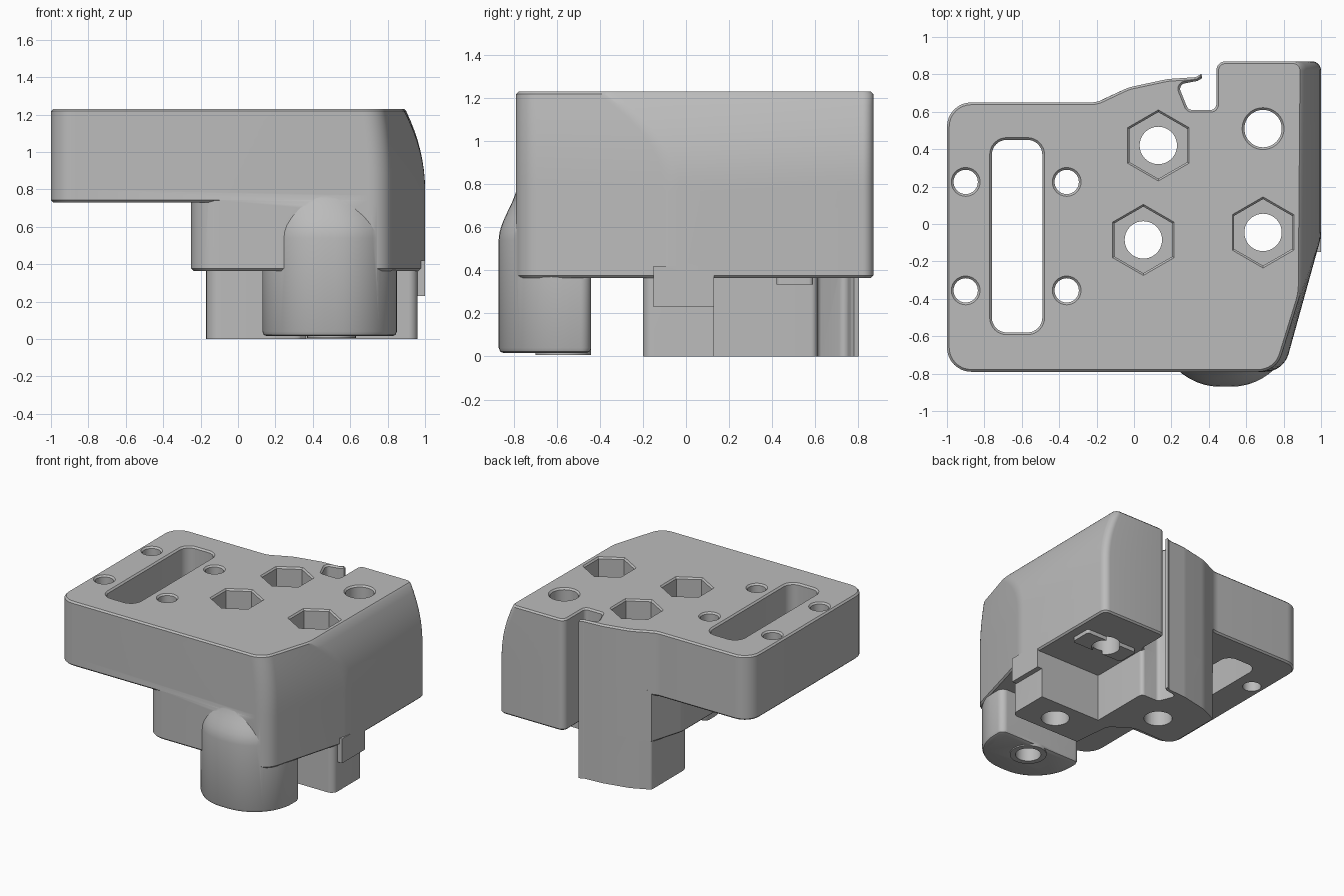
import bpy, bmesh, math
from mathutils import Vector

cube = bpy.data.objects.get("Cube")
if cube:
    bpy.data.objects.remove(cube, do_unlink=True)

grey = bpy.data.materials.new("light grey plastic")
grey.use_nodes = True
colour = (0.5, 0.5, 0.5, 1)
grey.diffuse_color = colour
grey.node_tree.nodes["Principled BSDF"].inputs["Base Color"].default_value = colour


def rounded(corners, steps=8):
    """Counter-clockwise outline with a fillet radius on each corner (x, y, r)."""
    ring = []
    count = len(corners)
    for i, (x, y, r) in enumerate(corners):
        p = Vector((x, y))
        if r == 0:
            ring.append(p)
            continue
        a = (Vector(corners[i - 1][:2]) - p).normalized()
        b = (Vector(corners[(i + 1) % count][:2]) - p).normalized()
        half = a.angle(b) / 2
        centre = p + (a + b).normalized() * (r / math.sin(half))
        start = p + a * (r / math.tan(half)) - centre
        end = p + b * (r / math.tan(half)) - centre
        sweep = start.angle_signed(end)
        for k in range(steps + 1):
            turn = -sweep * k / steps
            c, s = math.cos(turn), math.sin(turn)
            ring.append(centre + Vector((start.x * c - start.y * s,
                                         start.x * s + start.y * c)))
    return ring


def inset(ring, d):
    """Move an outline inwards by d."""
    out = []
    for i, p in enumerate(ring):
        a = (p - ring[i - 1]).normalized()
        b = (ring[(i + 1) % len(ring)] - p).normalized()
        n = Vector((-a.y - b.y, a.x + b.x)).normalized()
        out.append(p + n * d)
    return out


def circle(x, y, r, sides=40, turn=0.0):
    return [Vector((x + r * math.cos(turn + math.tau * i / sides),
                    y + r * math.sin(turn + math.tau * i / sides)))
            for i in range(sides)]


def loft(name, levels):
    """Closed solid through (outline, height) levels."""
    bm = bmesh.new()
    rings = [[bm.verts.new((p.x, p.y, z)) for p in ring] for ring, z in levels]
    for low, high in zip(rings, rings[1:]):
        n = len(low)
        for i in range(n):
            j = (i + 1) % n
            bm.faces.new((low[i], low[j], high[j], high[i]))
    bm.faces.new(rings[0][::-1])
    bm.faces.new(rings[-1])
    mesh = bpy.data.meshes.new(name)
    bm.to_mesh(mesh)
    bm.free()
    obj = bpy.data.objects.new(name, mesh)
    bpy.context.collection.objects.link(obj)
    mesh.materials.append(grey)
    return obj


def prism(name, ring, low, high):
    return loft(name, [(ring, low), (ring, high)])


TOP, PLATE, BODY = 1.23, 0.73, 0.365
EDGE = 0.012

# Shared outline pieces: tapered right side and the cable hook at the back
hook = [(0.44, 0.61, 0.03), (0.29, 0.61, 0.03), (0.235, 0.745, 0.03),
        (0.34, 0.765, 0.02), (0.365, 0.78, 0), (0.36, 0.803, 0),
        (0.33, 0.785, 0.02), (0.18, 0.775, 0.2), (-0.03, 0.73, 0.25)]


def right_side(t):
    return [(0.8 - 0.04 * t, -0.79, 0.13), (1 - 0.11 * t, -0.07 - 0.3 * t, 0.3),
            (1 - 0.1 * t, 0.87, 0.05), (0.44, 0.87, 0.05)] + hook


def plate_ring(t):
    return rounded([(-1, -0.79, 0.13)] + right_side(t)
                   + [(-0.2, 0.65, 0.15), (-1, 0.65, 0.13)])


# Top plate, leaning inwards on the right as it rises
levels = [(inset(plate_ring(0), EDGE), PLATE), (plate_ring(0), PLATE + EDGE)]
for k in range(9):
    z = 0.8 + (TOP - EDGE - 0.8) * k / 8
    levels.append((plate_ring((k / 8) ** 2), z))
levels.append((inset(plate_ring(1), EDGE), TOP))
model = loft("mount_body", levels)

# Lower body under the right part of the plate
body_ring = rounded([(-0.25, -0.79, 0.15)] + right_side(0)
                    + [(-0.17, 0.665, 0), (-0.25, 0.4, 0.15)])
body = loft("lower_body", [(inset(body_ring, EDGE), BODY),
                           (body_ring, BODY + EDGE), (body_ring, 0.77)])

# Foot block with the hook carried down to the floor
foot_ring = rounded([(0.36, -0.2, 0), (0.96, -0.2, 0.05), (0.96, 0.13, 0),
                     (0.44, 0.13, 0)] + hook
                    + [(-0.17, 0.665, 0.02), (-0.17, 0.2, 0.08),
                       (0.17, 0.21, 0.15), (0.33, 0.1, 0.08)])
foot = prism("foot_block", foot_ring, 0, 0.4)
tongue = prism("side_tongue", rounded([(0.9, -0.15, 0), (1, -0.15, 0),
                                       (1, 0.13, 0), (0.9, 0.13, 0)]), 0.23, 0.42)


# Front leg, blending back into the body near its top
def leg_ring(back):
    front = -0.87 + back
    return rounded([(0.13, front, 0.33), (0.85 - back / 2, front, 0.33),
                    (0.85 - back / 2, -0.44, 0.05), (0.13, -0.44, 0.05)], 12)


leg_levels = [(inset(leg_ring(0), 0.025), 0.015), (inset(leg_ring(0), 0.008), 0.022),
              (leg_ring(0), 0.04)]
for k in range(9):
    s = k / 8
    leg_levels.append((leg_ring(0.09 * s * s * (3 - 2 * s)), 0.54 + 0.28 * s))
leg = loft("front_leg", leg_levels)
leg_rim = prism("leg_rim", circle(0.5, -0.57, 0.13), 0.006, 0.1)

# Locating rail around the rear hole
rail = prism("locating_rail", rounded([(0.48, 0.42, 0.02), (0.92, 0.42, 0.02),
                                       (0.92, 0.59, 0.02), (0.48, 0.59, 0.02)]), 0.335, 0.4)

# Cutters: slot, plain holes, hexagonal nut pockets
slot = rounded([(-0.76, -0.58, 0.08), (-0.49, -0.58, 0.08),
                (-0.49, 0.45, 0.08), (-0.76, 0.45, 0.08)])


def chamfered_cut(ring, bottom):
    wide = inset(ring, -EDGE)
    return loft("cutter", [(ring, bottom), (ring, TOP - EDGE), (wide, TOP), (wide, 1.4)])


cutters = [chamfered_cut(slot, 0.5)]
for x in (-0.9, -0.36):
    for y in (-0.355, 0.225):
        cutters.append(chamfered_cut(circle(x, y, 0.065), 0.5))
cutters.append(chamfered_cut(circle(0.69, 0.51, 0.1), -0.2))
for x, y in ((0.13, 0.42), (0.05, -0.085), (0.69, -0.045)):
    cutters.append(chamfered_cut(circle(x, y, 0.178, 6, math.pi / 6), 0.85))
    cutters.append(prism("cutter", circle(x, y, 0.1), -0.2, 0.95))
cutters.append(prism("cutter", circle(0.5, -0.57, 0.09), -0.2, 0.4))


def combine(other, operation):
    mod = model.modifiers.new("combine", "BOOLEAN")
    mod.operation, mod.solver, mod.object = operation, "EXACT", other
    bpy.context.view_layer.update()
    bpy.ops.object.modifier_apply(modifier=mod.name)
    bpy.data.objects.remove(other, do_unlink=True)


bpy.ops.object.select_all(action="DESELECT")
bpy.context.view_layer.objects.active = model
model.select_set(True)
for part in (body, foot, tongue, leg, leg_rim, rail):
    combine(part, "UNION")
for cutter in cutters:
    combine(cutter, "DIFFERENCE")
bpy.ops.object.shade_smooth_by_angle(angle=math.radians(30))
